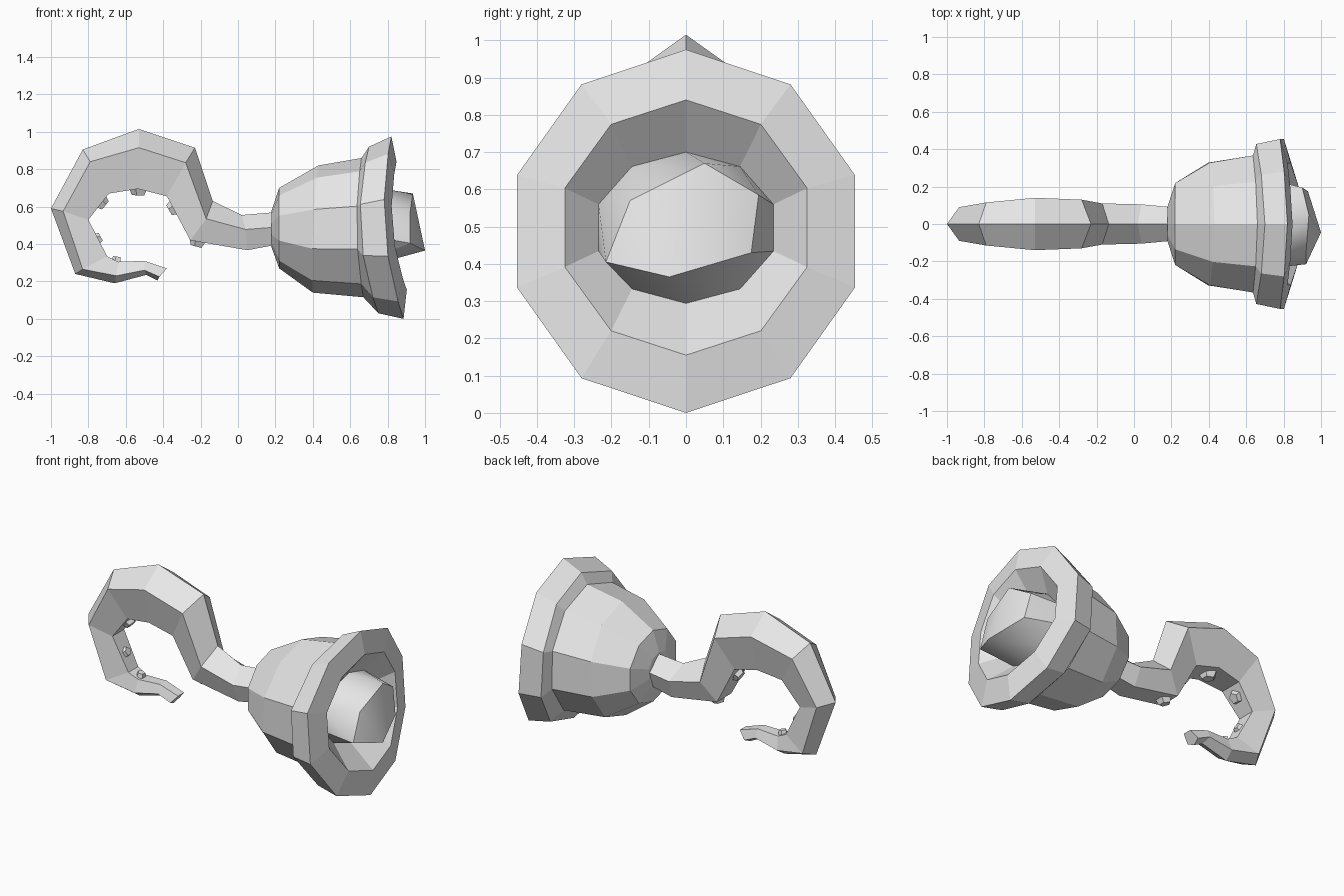
import bpy, bmesh, math
from mathutils import Vector, Matrix

if "Cube" in bpy.data.objects:
    bpy.data.objects.remove(bpy.data.objects["Cube"])

grey = bpy.data.materials.new("plain grey")
grey.diffuse_color = (0.8, 0.8, 0.8, 1)
grey.use_nodes = True
grey.node_tree.nodes["Principled BSDF"].inputs["Base Color"].default_value = grey.diffuse_color


def finish(name, bm):
    bmesh.ops.recalc_face_normals(bm, faces=bm.faces)
    mesh = bpy.data.meshes.new(name)
    bm.to_mesh(mesh)
    bm.free()
    mesh.materials.append(grey)
    obj = bpy.data.objects.new(name, mesh)
    bpy.context.collection.objects.link(obj)
    return obj


def loft(name, rings):
    """Skin a list of equal-length point loops and cap both ends."""
    bm = bmesh.new()
    loops = [[bm.verts.new(p) for p in ring] for ring in rings]
    n = len(loops[0])
    for a, b in zip(loops, loops[1:]):
        for i in range(n):
            j = (i + 1) % n
            bm.faces.new((a[i], a[j], b[j], b[i]))
    bm.faces.new(loops[0])
    bm.faces.new(loops[-1])
    return finish(name, bm)


def decagon(x, z, ry, rz, bow=0.0, tilt=0.0):
    """Ten-sided ring about x; bow pushes top and bottom forward."""
    pts = []
    for i in range(10):
        a = math.radians(90 + 36 * i)
        s = math.sin(a)
        pts.append(Vector((x + bow * s * s + tilt * s, ry * math.cos(a), z + rz * s)))
    return pts


# Bell with flared rim and hollow mouth
mouth = decagon(0.74, 0.497, 0.247, 0.203)
loft("bell", [
    decagon(0.18, 0.48, 0.10, 0.10),
    decagon(0.22, 0.485, 0.23, 0.215),
    decagon(0.40, 0.48, 0.345, 0.34, 0.015, 0.015),
    decagon(0.635, 0.4875, 0.385, 0.372, 0.03, -0.005),
    decagon(0.655, 0.475, 0.45, 0.445, 0.07, -0.025),
    decagon(0.785, 0.4875, 0.477, 0.4875, 0.0675, -0.0325),
    decagon(0.825, 0.4975, 0.342, 0.3425, 0.05, -0.0275),
    mouth,
])

# Faceted plug standing in the mouth
bm = bmesh.new()
tip = [(0.92, -0.15, 0.57), (0.935, 0.05, 0.67), (0.90, 0.195, 0.585),
       (0.93, 0.175, 0.43), (1.0, -0.045, 0.365), (0.92, -0.215, 0.405)]
for p in mouth + tip:
    bm.verts.new(p)
bmesh.ops.convex_hull(bm, input=bm.verts)
plug = finish("mouth_plug", bm)
bpy.context.view_layer.objects.active = plug
plug.select_set(True)
bpy.ops.object.shade_smooth_by_angle(angle=math.radians(32))

# Curled tentacle: ridge x z, side x z, inner x z, half width
sections = [
    (0.20, 0.57, 0.20, 0.49, 0.20, 0.395, 0.09),
    (0.02, 0.555, 0.04, 0.478, 0.05, 0.367, 0.105),
    (-0.135, 0.63, -0.17, 0.535, -0.255, 0.42, 0.11),
    (-0.23, 0.915, -0.28, 0.835, -0.38, 0.655, 0.13),
    (-0.53, 1.015, -0.53, 0.915, -0.535, 0.695, 0.14),
    (-0.83, 0.905, -0.79, 0.84, -0.69, 0.67, 0.115),
    (-1.0, 0.59, -0.935, 0.575, -0.80, 0.53, 0.09),
    (-0.87, 0.24, -0.83, 0.265, -0.70, 0.335, 0.075),
    (-0.66, 0.19, -0.65, 0.23, -0.64, 0.305, 0.06),
    (-0.49, 0.235, -0.50, 0.26, -0.50, 0.31, 0.05),
    (-0.43, 0.205, -0.42, 0.225, -0.38, 0.27, 0.045),
]
loft("tentacle", [
    [(ox, 0, oz), (sx, w, sz), (ix, 0.62 * w, iz), (ix, -0.62 * w, iz), (sx, -w, sz)]
    for ox, oz, sx, sz, ix, iz, w in sections])

# Suckers along the inside of the curl: x, z, outward angle, size
for k, (x, z, angle, size) in enumerate([
        (-0.215, 0.41, -105, 0.055), (-0.345, 0.59, -150, 0.055),
        (-0.53, 0.685, -92, 0.06), (-0.73, 0.62, -40, 0.052),
        (-0.755, 0.425, 28, 0.042), (-0.65, 0.308, 80, 0.035)]):
    a = math.radians(angle)
    normal = Vector((math.cos(a), 0, math.sin(a)))
    bm = bmesh.new()
    bmesh.ops.create_cone(bm, cap_ends=True, segments=5, radius1=size,
                          radius2=size * 0.6, depth=0.05)
    turn = normal.to_track_quat('Z', 'Y').to_matrix().to_4x4()
    bm.transform(Matrix.Translation((x, 0, z)) @ turn)
    finish("sucker_%d" % (k + 1), bm)
